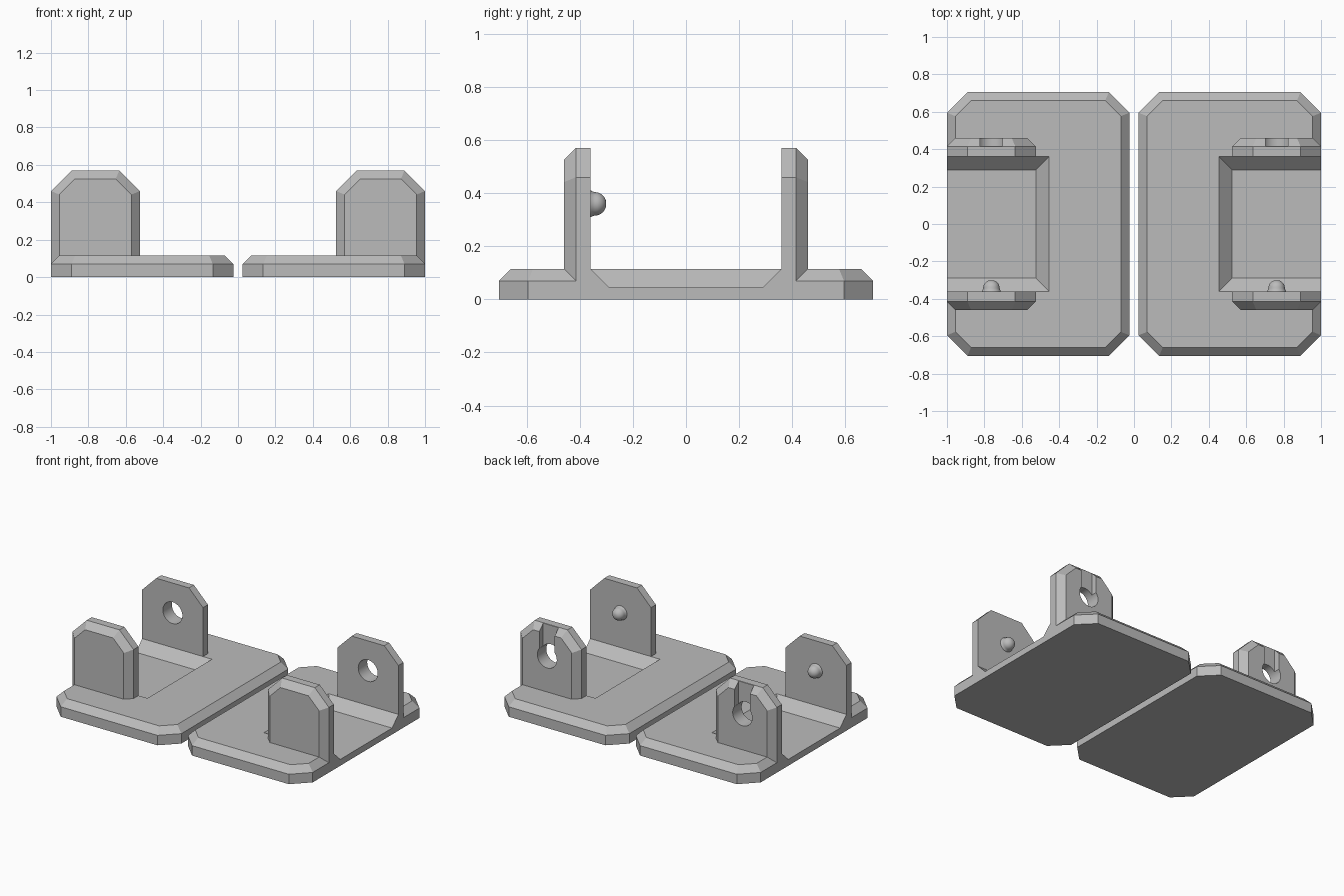
import bpy, bmesh, math

cube = bpy.data.objects.get("Cube")
if cube:
    bpy.data.objects.remove(cube, do_unlink=True)

grey = bpy.data.materials.new("plain_grey")
grey.use_nodes = True
colour = (0.5, 0.5, 0.5, 1)
grey.diffuse_color = colour
grey.node_tree.nodes["Principled BSDF"].inputs["Base Color"].default_value = colour

CH = 0.045                 # chamfer width
CUT = 0.11                 # corner cut
INNER_CUT = CUT - CH * (2 - math.sqrt(2))
PIN_X, PIN_Z = 0.7625, 0.36


def loft(name, rings):
    """Solid through a stack of matching rings, capped at both ends."""
    bm = bmesh.new()
    loops = [[bm.verts.new(p) for p in ring] for ring in rings]
    n = len(loops[0])
    for a, b in zip(loops, loops[1:]):
        for i in range(n):
            j = (i + 1) % n
            bm.faces.new((a[i], a[j], b[j], b[i]))
    bm.faces.new(loops[0])
    bm.faces.new(loops[-1])
    bmesh.ops.recalc_face_normals(bm, faces=bm.faces)
    mesh = bpy.data.meshes.new(name)
    bm.to_mesh(mesh)
    bm.free()
    mesh.materials.append(grey)
    obj = bpy.data.objects.new(name, mesh)
    bpy.context.collection.objects.link(obj)
    return obj


def rect(x0, x1, y0, y1, z):
    return [(x0, y0, z), (x1, y0, z), (x1, y1, z), (x0, y1, z)]


def octagon(x0, x1, h, c, z):
    return [(x0 + c, -h, z), (x1 - c, -h, z), (x1, c - h, z), (x1, h - c, z),
            (x1 - c, h, z), (x0 + c, h, z), (x0, h - c, z), (x0, c - h, z)]


def lug_outline(x0, x1, top, c, y):
    return [(x0, y, 0.02), (x1, y, 0.02), (x1, y, top - c),
            (x1 - c, y, top), (x0 + c, y, top), (x0, y, top - c)]


def activate(obj):
    bpy.ops.object.select_all(action='DESELECT')
    obj.select_set(True)
    bpy.context.view_layer.objects.active = obj


def combine(obj, tool, operation):
    activate(obj)
    mod = obj.modifiers.new("combine", 'BOOLEAN')
    mod.operation = operation
    mod.solver = 'EXACT'
    mod.object = tool
    bpy.ops.object.modifier_apply(modifier=mod.name)
    bpy.data.objects.remove(tool, do_unlink=True)


def mirror_across(obj):
    activate(obj)
    obj.modifiers.new("other_side", 'MIRROR').use_axis[0] = True
    bpy.ops.object.modifier_apply(modifier="other_side")
    bpy.ops.object.shade_smooth_by_angle(angle=math.radians(20))


# Chamfered base plate, squared off between the lugs
plate = loft("base_plates", [
    octagon(0.025, 1, 0.705, CUT, 0),
    octagon(0.025, 1, 0.705, CUT, 0.07),
    octagon(0.025 + CH, 1 - CH, 0.705 - CH, INNER_CUT, 0.115)])
combine(plate, loft("end_block", [rect(0.8, 1, -0.39, 0.39, 0),
                                  rect(0.8, 1, -0.39, 0.39, 0.115)]), 'UNION')

# Sloped recess, open at the outer end
combine(plate, loft("recess_cutter", [rect(0.525, 1.2, -0.29, 0.29, 0.045),
                                      rect(0.385, 1.2, -0.43, 0.43, 0.185)]), 'DIFFERENCE')

# Upright lugs, chamfered on their outward faces
for side in (-1, 1):
    lug = loft("lug", [
        lug_outline(0.525, 1, 0.57, CUT, side * 0.36),
        lug_outline(0.525, 1, 0.57, CUT, side * 0.415),
        lug_outline(0.525 + CH, 1 - CH, 0.57 - CH, INNER_CUT, side * 0.46)])
    if side == 1:
        # Pin hole and the lead-in groove above it
        circle = [i * math.tau / 48 for i in range(48)]
        hole = loft("hole_cutter", [
            [(PIN_X + 0.076 * math.cos(a), y, PIN_Z + 0.076 * math.sin(a)) for a in circle]
            for y in (0.3, 0.5)])
        combine(lug, hole, 'DIFFERENCE')
        groove = loft("groove_cutter", [
            rect(PIN_X - 0.06, PIN_X + 0.06, 0.417, 0.5, z) for z in (PIN_Z, 0.6)])
        combine(lug, groove, 'DIFFERENCE')
    combine(plate, lug, 'UNION')
mirror_across(plate)

# Domed pins with a flared foot on the front lugs
profile = [(0.05, -0.365), (0.05, -0.358), (0.046, -0.351), (0.044, -0.343)]
profile += [(0.044 * math.cos(t * math.pi / 16), -0.343 + 0.043 * math.sin(t * math.pi / 16))
            for t in range(1, 8)]
pins = loft("pins", [
    [(PIN_X + r * math.cos(i * math.tau / 32), y, PIN_Z + r * math.sin(i * math.tau / 32))
     for i in range(32)] for r, y in profile])
mirror_across(pins)
